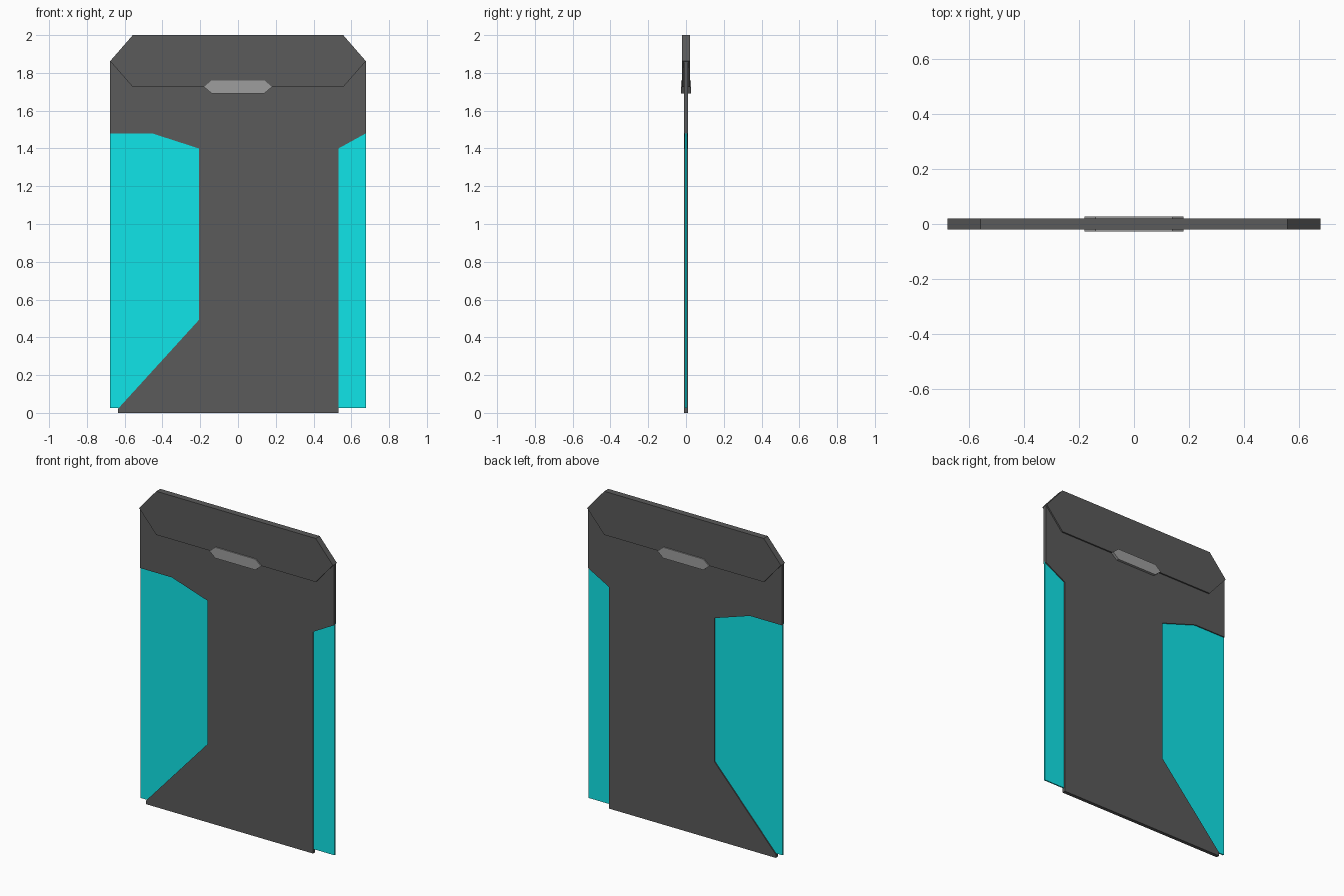
import bpy
import bmesh

if "Cube" in bpy.data.objects:
    bpy.data.objects.remove(bpy.data.objects["Cube"])


def material(name, colour):
    mat = bpy.data.materials.new(name)
    mat.diffuse_color = (*colour, 1)
    mat.use_nodes = True
    mat.node_tree.nodes["Principled BSDF"].inputs["Base Color"].default_value = mat.diffuse_color
    return mat


def plate(name, outline, half_depth, mat):
    """Extrude an (x, z) outline symmetrically along y."""
    bm = bmesh.new()
    face = bm.faces.new([bm.verts.new((x, -half_depth, z)) for x, z in outline])
    result = bmesh.ops.extrude_face_region(bm, geom=[face])
    moved = [v for v in result["geom"] if isinstance(v, bmesh.types.BMVert)]
    bmesh.ops.translate(bm, verts=moved, vec=(0, 2 * half_depth, 0))
    bmesh.ops.recalc_face_normals(bm, faces=bm.faces)
    mesh = bpy.data.meshes.new(name)
    bm.to_mesh(mesh)
    bm.free()
    mesh.materials.append(mat)
    obj = bpy.data.objects.new(name, mesh)
    bpy.context.collection.objects.link(obj)
    return obj


def hexagon(half_width, half_flat, z_low, z_high, z_mid):
    """Flat bar outline with pointed ends."""
    return [(-half_width, z_mid), (-half_flat, z_low), (half_flat, z_low),
            (half_width, z_mid), (half_flat, z_high), (-half_flat, z_high)]


glass = material("cyan_glass", (0.005, 0.78, 0.81))
dark = material("dark_grey", (0.103, 0.103, 0.103))
light = material("light_grey", (0.34, 0.34, 0.34))

# Main panel with the notches that hold the glass
plate("door_panel", [
    (-0.635, 0), (0.532, 0), (0.532, 1.4), (0.677, 1.48), (0.677, 1.86),
    (-0.677, 1.86), (-0.677, 1.48), (-0.455, 1.48), (-0.207, 1.4),
    (-0.207, 0.492), (-0.635, 0.022)], 0.011, dark)

# Thicker header with clipped corners
plate("header", hexagon(0.677, 0.557, 1.725, 2.0, 1.862), 0.02, dark)

# Small raised bar on both faces
plate("centre_bar", hexagon(0.18, 0.14, 1.692, 1.76, 1.726), 0.027, light)

# Glass sheets, their inner edges tucked inside the panel
for name, x0, x1 in (("wide_glass", -0.677, -0.19), ("narrow_glass", 0.51, 0.677)):
    plate(name, [(x0, 0.025), (x1, 0.025), (x1, 1.49), (x0, 1.49)], 0.004, glass)
